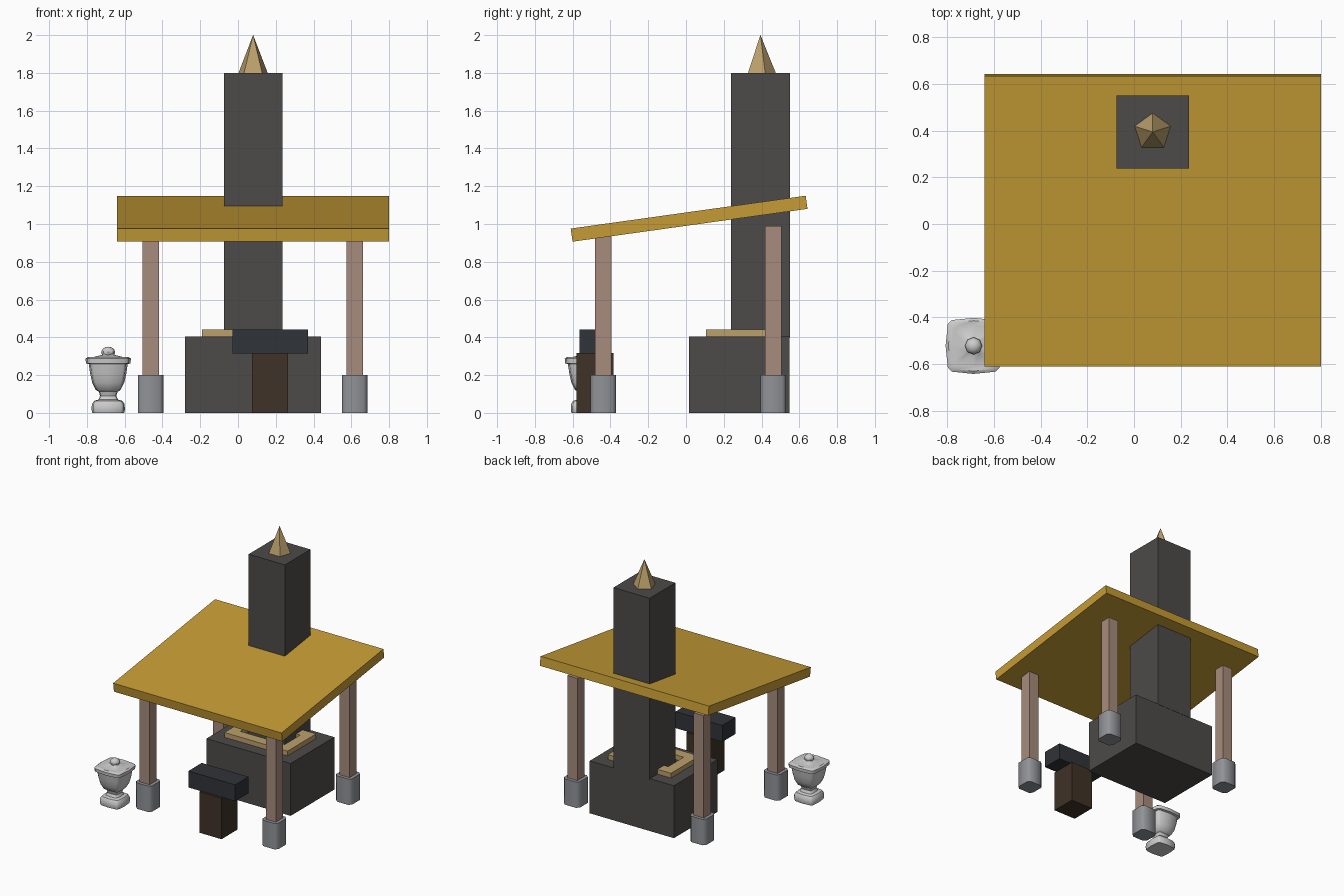
import bpy, bmesh, math

if "Cube" in bpy.data.objects:
    bpy.data.objects.remove(bpy.data.objects["Cube"])


def mat(name, r, g, b):
    m = bpy.data.materials.new(name)
    m.diffuse_color = (r, g, b, 1)
    m.use_nodes = True
    m.node_tree.nodes["Principled BSDF"].inputs["Base Color"].default_value = m.diffuse_color
    return m


STONE = mat("dark_stone", 0.075, 0.07, 0.065)
THATCH = mat("roof_gold", 0.56, 0.33, 0.035)
TAN = mat("tan", 0.50, 0.35, 0.15)
POST = mat("post_wood", 0.39, 0.26, 0.20)
STUMP = mat("stump_wood", 0.05, 0.032, 0.02)
IRON = mat("iron", 0.03, 0.033, 0.04)
FOOT = mat("footing_grey", 0.28, 0.29, 0.31)


def finish(name, bm, material=None, smooth=None):
    bmesh.ops.recalc_face_normals(bm, faces=bm.faces)
    me = bpy.data.meshes.new(name)
    bm.to_mesh(me)
    bm.free()
    ob = bpy.data.objects.new(name, me)
    bpy.context.collection.objects.link(ob)
    if material:
        me.materials.append(material)
    if smooth:
        bpy.ops.object.select_all(action='DESELECT')
        ob.select_set(True)
        bpy.context.view_layer.objects.active = ob
        bpy.ops.object.shade_smooth_by_angle(angle=math.radians(smooth))
    return ob


def box(name, x, y, z, material):
    """Box from (min, max) ranges."""
    bm = bmesh.new()
    bmesh.ops.create_cube(bm, size=1)
    for v in bm.verts:
        v.co = [sum(r) / 2 + c * (r[1] - r[0]) for r, c in zip((x, y, z), v.co)]
    return finish(name, bm, material)


def loft(name, section, profile, centre, material=None, smooth=40):
    """Stack scaled copies of a unit cross-section along (scale, z) points."""
    bm = bmesh.new()
    rings = [[bm.verts.new((centre[0] + s * px, centre[1] + s * py, z)) for px, py in section]
             for s, z in profile]
    n = len(section)
    for a, b in zip(rings, rings[1:]):
        for i in range(n):
            j = (i + 1) % n
            bm.faces.new((a[i], a[j], b[j], b[i]))
    bm.faces.new(rings[0])
    bm.faces.new(rings[-1])
    return finish(name, bm, material, smooth)


def quadrants(points):
    """Repeat first-quadrant points four times around the axis."""
    out = []
    for _ in range(4):
        out += points
        points = [(-y, x) for x, y in points]
    return out


# Forge hearth and chimney
box("hearth", (-0.28, 0.44), (0.015, 0.548), (0, 0.405), STONE)
box("chimney", (-0.075, 0.235), (0.237, 0.55), (0.40, 1.80), STONE)

# Raised rim around the fire bed
bm = bmesh.new()
outer, inner = (0.27, 0.175), (0.19, 0.095)
corners = [(-1, -1), (1, -1), (1, 1), (-1, 1)]
loops = [[bm.verts.new((0.08 + sx * h[0], 0.28 + sy * h[1], z)) for sx, sy in corners]
         for h, z in ((outer, 0.40), (outer, 0.442), (inner, 0.442), (inner, 0.40))]
for k in range(4):
    a, b = loops[k], loops[(k + 1) % 4]
    for i in range(4):
        j = (i + 1) % 4
        bm.faces.new((a[i], a[j], b[j], b[i]))
finish("hearth_rim", bm, TAN)

# Five-sided chimney spike
spike = [(math.cos(math.radians(90 + 72 * i)), math.sin(math.radians(90 + 72 * i))) for i in range(5)]
loft("chimney_spike", spike, [(0.081, 1.80), (0.0005, 2.0)], (0.08, 0.394), TAN, None)

# Sloping roof slab
roof = box("roof", (-0.72, 0.72), (-0.628, 0.628), (-0.035, 0.035), THATCH)
roof.location = (0.08, 0.0165, 1.028)
roof.rotation_euler.x = math.radians(7.95)

# Posts and chamfered footings
foot_section = quadrants([(1, -0.7), (1, 0.7)])
for sx, x in (("left", -0.4625), ("right", 0.6175)):
    for sy, y in (("front", -0.4375), ("back", 0.4625)):
        box(f"{sy}_{sx}_post", (x - 0.043, x + 0.043), (y - 0.043, y + 0.043), (0.15, 0.99), POST)
        loft(f"{sy}_{sx}_footing", foot_section, [(0.068, 0), (0.068, 0.2)], (x, y), FOOT, 60)

# Anvil on its stump
box("anvil_stump", (0.075, 0.265), (-0.58, -0.385), (0, 0.317), STUMP)
box("anvil", (-0.03, 0.37), (-0.563, -0.40), (0.315, 0.442), IRON)

# Squarish lidded urn
urn_centre = (-0.687, -0.522)
urn_section = quadrants([(1, 0), (0.92, 0.78), (0.78, 0.92)])
urn_profile = [(0.084, 0), (0.088, 0.015), (0.087, 0.045), (0.075, 0.064), (0.052, 0.07),
               (0.043, 0.09), (0.050, 0.112), (0.066, 0.122), (0.085, 0.16), (0.096, 0.21),
               (0.103, 0.258), (0.118, 0.262), (0.120, 0.287), (0.108, 0.296),
               (0.09, 0.293), (0.03, 0.308), (0.018, 0.325)]
loft("urn", urn_section, urn_profile, urn_centre)
bm = bmesh.new()
bmesh.ops.create_uvsphere(bm, u_segments=8, v_segments=6, radius=0.037)
for v in bm.verts:
    v.co.x += urn_centre[0]
    v.co.y += urn_centre[1]
    v.co.z = v.co.z * 0.8 + 0.321
finish("urn_knob", bm, None, 40)
